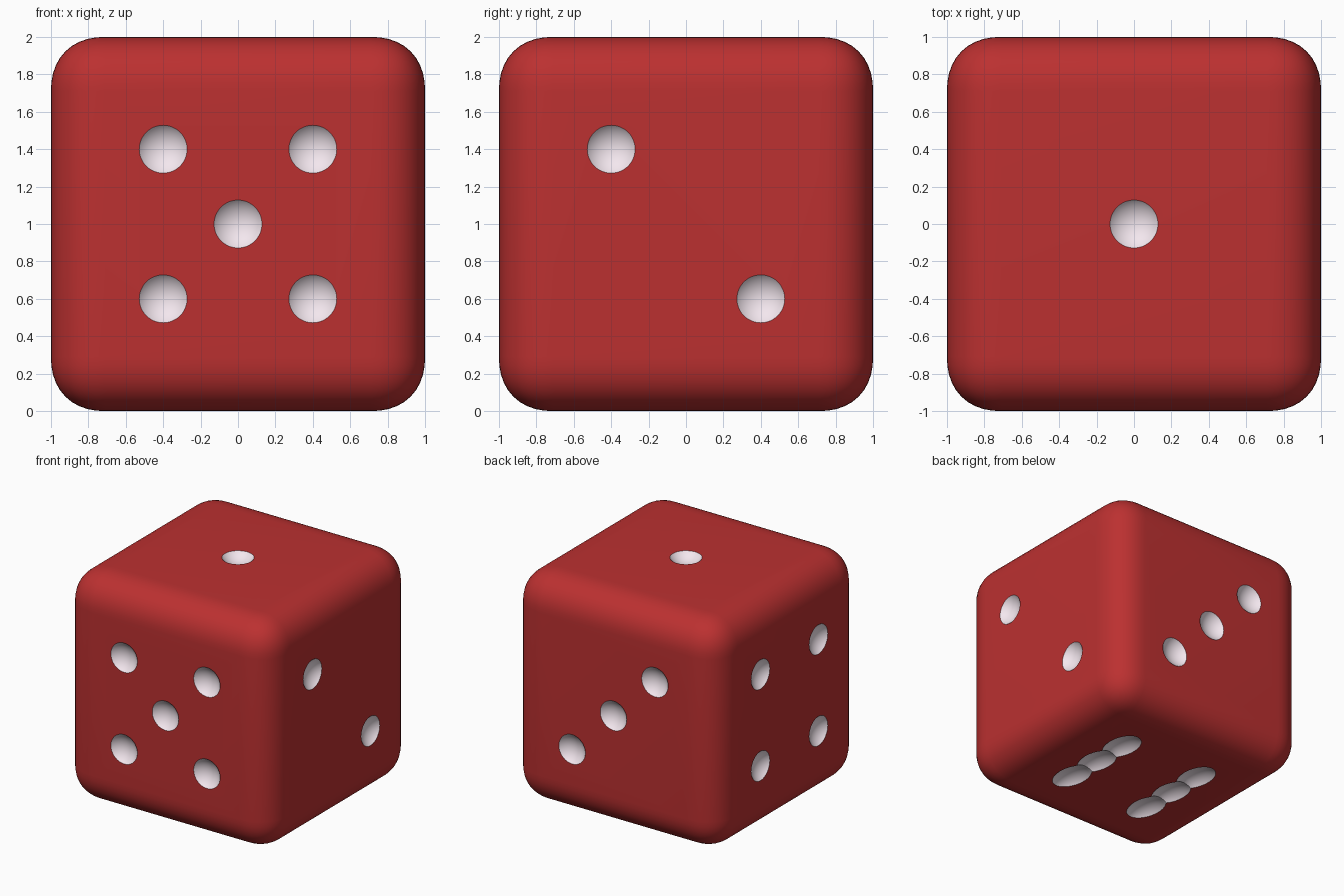
import bpy, bmesh
from math import sqrt, cos, pi
from mathutils import Vector, Matrix

if "Cube" in bpy.data.objects:
    bpy.data.objects.remove(bpy.data.objects["Cube"])


def material(name, rgb):
    m = bpy.data.materials.new(name)
    m.diffuse_color = (*rgb, 1)
    m.use_nodes = True
    m.node_tree.nodes["Principled BSDF"].inputs["Base Color"].default_value = m.diffuse_color
    return m


PIP, DEPTH, S = 0.128, 0.06, 0.4
R = (PIP ** 2 + DEPTH ** 2) / (2 * DEPTH)     # dimple sphere radius


def dimple(bm, n, position, centres=(0,), half=PIP):
    """Hollow of one or more merged lobes; returns its outline edges."""
    n = Vector(n)
    v = Vector((0, 0, 1)) if abs(n.y) > 0.5 else Vector((0, 1, 0))
    u = v.cross(n)
    origin = Vector((0, 0, 1)) + n + Vector(position)

    def lobe(t):
        return min(1.0, min(((t - c) / half) ** 2 for c in centres))

    def vert(x, t):
        q = min(1.0, (x / PIP) ** 2 + lobe(t))
        d = sqrt(R * R - PIP * PIP * q) - (R - DEPTH)
        return bm.verts.new(origin + u * x + v * t - n * d)

    rows, cols = 24 * len(centres), 20
    length = max(centres) + half
    strips = []
    for i in range(1, rows):
        t = -length * cos(pi * i / rows)
        w = PIP * sqrt(1 - lobe(t))
        strips.append([vert(-w * cos(pi * j / cols), t) for j in range(cols + 1)])
    faces = []
    for a, b in zip(strips, strips[1:]):
        for j in range(cols):
            faces.append(bm.faces.new((a[j], a[j + 1], b[j + 1], b[j])))
    for strip, t in ((strips[0], -length), (strips[-1], length)):
        tip = vert(0, t)
        for j in range(cols):
            faces.append(bm.faces.new((tip, strip[j], strip[j + 1])))
    for f in faces:
        f.material_index = 1
    return [e for f in faces for e in f.edges if len(e.link_faces) == 1]


# Pip layout per face: outward normal -> positions
corners = [(a, b) for a in (-S, S) for b in (-S, S)]
layout = {
    (0, 0, 1): [(0, 0, 0)],                                           # one
    (1, 0, 0): [(0, k, -k) for k in (-S, S)],                         # two
    (0, 1, 0): [(k, 0, -k) for k in (-S, 0, S)],                      # three
    (-1, 0, 0): [(0, a, b) for a, b in corners],                      # four
    (0, -1, 0): [(0, 0, 0)] + [(a, 0, b) for a, b in corners],        # five
    (0, 0, -1): [(a, 0, 0) for a in (-S, S)],                         # six, as two rows
}

# Body: cube with soft rounded edges
bm = bmesh.new()
bmesh.ops.create_cube(bm, size=2, matrix=Matrix.Translation((0, 0, 1)))
bmesh.ops.bevel(bm, geom=bm.edges[:], offset=0.29, offset_type='OFFSET',
                segments=10, profile=0.54, affect='EDGES', clamp_overlap=True)

# Replace each flat side by a panel with dimples sunk into it
bm.normal_update()
flats = sorted(bm.faces, key=lambda f: f.calc_area())[-6:]
panels = [(tuple(round(c) for c in f.normal), list(f.edges)) for f in flats]
bmesh.ops.delete(bm, geom=flats, context='FACES_ONLY')
for normal, edges in panels:
    for p in layout[normal]:
        if normal == (0, 0, -1):
            edges += dimple(bm, normal, p, (-0.32, 0, 0.32), 0.2)
        else:
            edges += dimple(bm, normal, p)
    bmesh.ops.triangle_fill(bm, use_beauty=True, use_dissolve=False,
                            edges=edges, normal=Vector(normal))
bmesh.ops.recalc_face_normals(bm, faces=bm.faces[:])

mesh = bpy.data.meshes.new("die_body")
bm.to_mesh(mesh)
bm.free()
mesh.materials.append(material("red_plastic", (0.5, 0.03, 0.03)))
mesh.materials.append(material("white_paint", (0.9, 0.8, 0.86)))
die = bpy.data.objects.new("die_body", mesh)
bpy.context.collection.objects.link(die)
bpy.context.view_layer.objects.active = die
die.select_set(True)
bpy.ops.object.shade_smooth_by_angle(angle=0.5)
